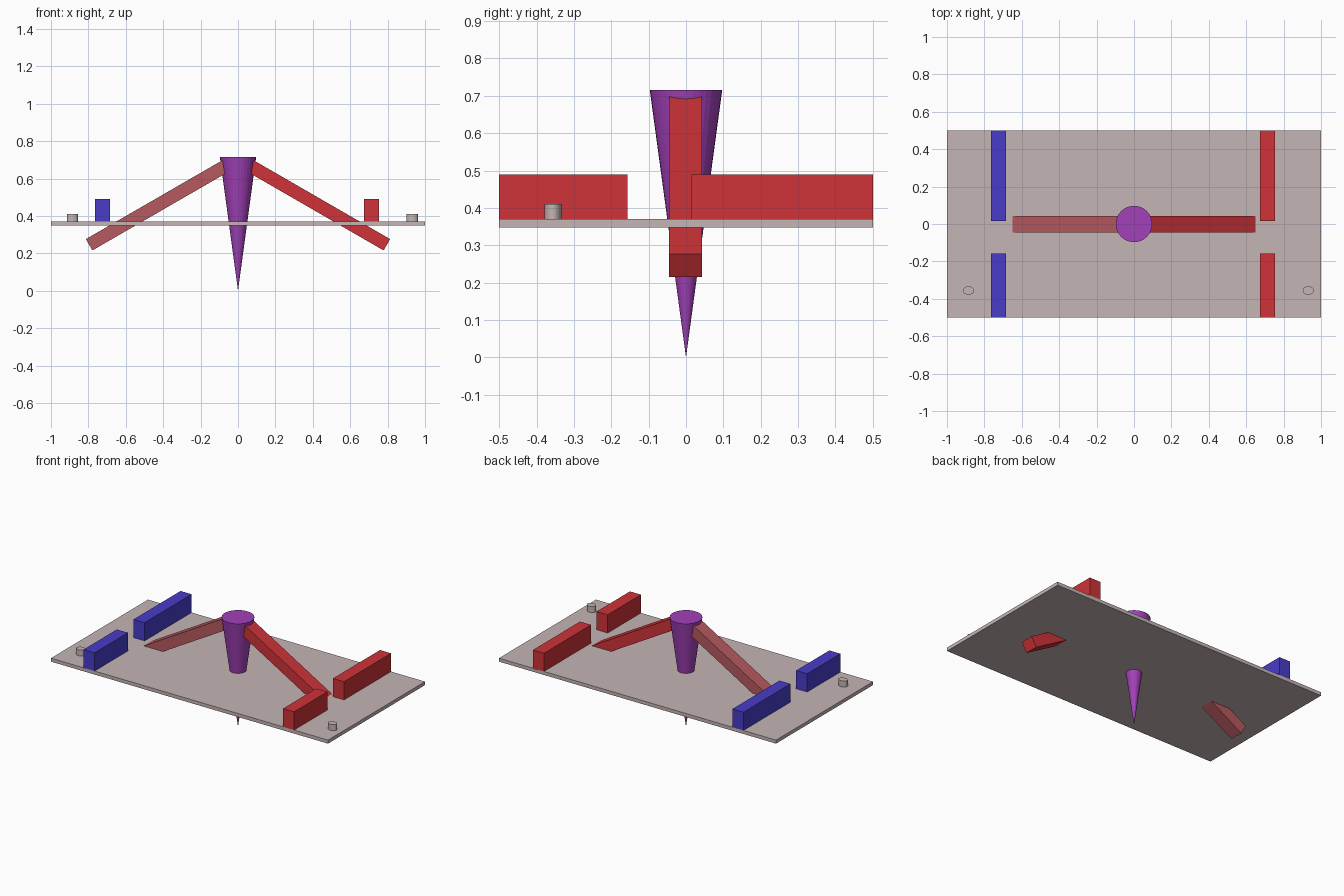
import bpy, math

if "Cube" in bpy.data.objects:
    bpy.data.objects.remove(bpy.data.objects["Cube"])


def mat(name, r, g, b):
    m = bpy.data.materials.new(name)
    m.diffuse_color = (r, g, b, 1)
    m.use_nodes = True
    m.node_tree.nodes["Principled BSDF"].inputs["Base Color"].default_value = m.diffuse_color
    return m


GREY = mat("warm grey", 0.56, 0.46, 0.46)
RED = mat("red", 0.62, 0.033, 0.04)
ROSE = mat("rose", 0.47, 0.1, 0.115)
BLUE = mat("blue", 0.065, 0.045, 0.58)
PURPLE = mat("purple", 0.36, 0.052, 0.48)


def finish(name, material):
    o = bpy.context.object
    o.name = name
    o.data.materials.append(material)
    return o


def box(name, material, lo, hi):
    bpy.ops.mesh.primitive_cube_add(
        size=1, location=[(a + b) / 2 for a, b in zip(lo, hi)])
    o = finish(name, material)
    o.scale = [b - a for a, b in zip(lo, hi)]
    return o


BOTTOM, TOP = 0.348, 0.371

# Flat board
box("board", GREY, (-1, -0.5, BOTTOM), (1, 0.5, TOP))

# Central cone, tip down
bpy.ops.mesh.primitive_cone_add(vertices=32, radius1=0, radius2=0.097,
                                depth=0.716, location=(0, 0, 0.358))
finish("centre_cone", PURPLE)

# Low walls with a gap, one pair per side
for side, x, material in (("left", -0.725, BLUE), ("right", 0.715, RED)):
    for end, y0, y1 in (("front", -0.5, -0.157), ("back", 0.015, 0.5)):
        box(f"{side}_{end}_wall", material,
            (x - 0.04, y0, TOP - 0.005), (x + 0.04, y1, 0.49))

# Sloping arms from the cone down through the board
for side, s, material in (("left", -1, ROSE), ("right", 1, RED)):
    x0, x1, z1 = 0.05, 0.796, 0.246
    slope = math.radians(30)
    z0 = z1 + (x1 - x0) * math.tan(slope)
    bpy.ops.mesh.primitive_cube_add(
        size=1, location=(s * (x0 + x1) / 2, -0.001, (z0 + z1) / 2),
        rotation=(0, s * slope, 0))
    finish(f"{side}_arm", material).scale = (
        (x1 - x0) / math.cos(slope), 0.088, 0.07)

# Small oval pegs
for side, x in (("left", -0.885), ("right", 0.932)):
    bpy.ops.mesh.primitive_cylinder_add(vertices=32, radius=1, depth=1,
                                        location=(x, -0.356, 0.388))
    finish(f"{side}_peg", GREY).scale = (0.03, 0.0225, 0.044)
